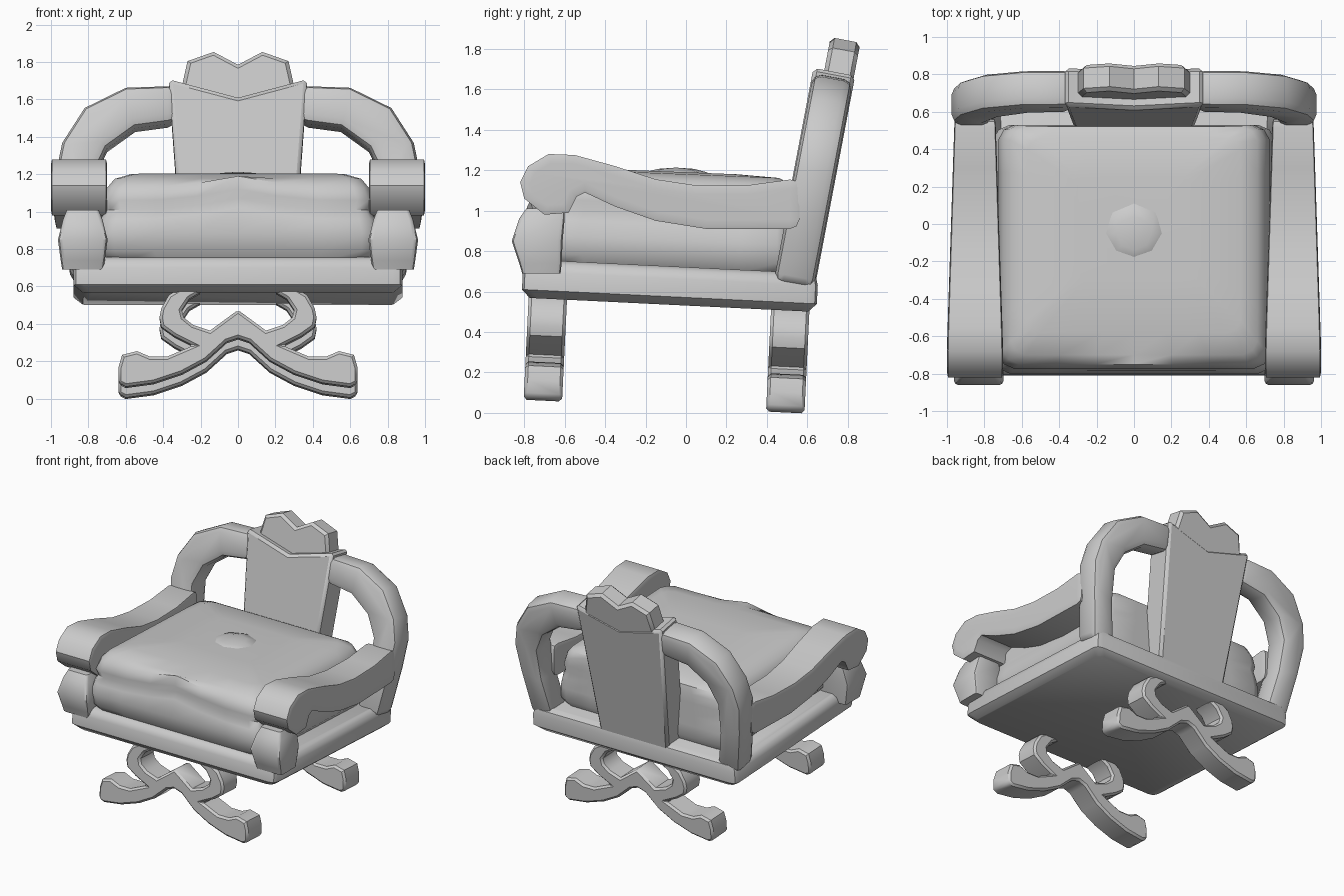
import bpy, bmesh, math
from mathutils import Matrix, Vector

if "Cube" in bpy.data.objects:
    bpy.data.objects.remove(bpy.data.objects["Cube"])

BACK = (Vector((0, 0.54, 0.70)), math.radians(-10.8))   # lean of the backrest
BASE = (Vector((0, 0, 0)), math.radians(-2.8))          # slope of base and legs


def finish(name, bm, tilt=None, mirror=False, angle=40):
    if tilt:
        pivot, a = tilt
        bmesh.ops.rotate(bm, verts=bm.verts, cent=pivot, matrix=Matrix.Rotation(a, 3, 'X'))
    bmesh.ops.recalc_face_normals(bm, faces=bm.faces)
    me = bpy.data.meshes.new(name)
    bm.to_mesh(me)
    bm.free()
    ob = bpy.data.objects.new(name, me)
    bpy.context.collection.objects.link(ob)
    bpy.ops.object.select_all(action='DESELECT')
    ob.select_set(True)
    bpy.context.view_layer.objects.active = ob
    bpy.ops.object.shade_smooth_by_angle(angle=math.radians(angle))
    if mirror:
        ob.modifiers.new("Mirror", 'MIRROR')
    return ob


def prism(pts, axis, a, b, bevel=0.0, segs=1):
    """Extrude an outline along x or y, then round its rim."""
    bm = bmesh.new()
    place = (lambda p, d: (d, p[0], p[1])) if axis == 'x' else (lambda p, d: (p[0], d, p[1]))
    f = bm.faces.new([bm.verts.new(place(p, a)) for p in pts])
    new = bmesh.ops.extrude_face_region(bm, geom=[f])["geom"]
    step = Vector(place((0, 0), b - a))
    bmesh.ops.translate(bm, verts=[g for g in new if isinstance(g, bmesh.types.BMVert)], vec=step)
    bmesh.ops.recalc_face_normals(bm, faces=bm.faces)
    if bevel:
        edges = [e for e in bm.edges if e.is_manifold and e.calc_face_angle() > 1.1]
        bmesh.ops.bevel(bm, geom=edges, offset=bevel, segments=segs, profile=0.5,
                        affect='EDGES', clamp_overlap=True)
    return bm


def loft(rings, ts, cx=0.0, corner=0.96):
    """Stack rounded rectangles given as (z, half width, y front, y back)."""
    plan = [(t, -1) for t in ts] + [(corner, -corner)]
    full = []
    for k in range(4):
        full += plan
        plan = [(-v, u) for u, v in plan]
    bm = bmesh.new()
    loops = []
    for z, hx, y0, y1 in rings:
        loops.append([bm.verts.new((cx + u * hx, (y0 + y1) / 2 + v * (y1 - y0) / 2, z))
                      for u, v in full])
    n = len(full)
    for lo, hi in zip(loops, loops[1:]):
        for i in range(n):
            bm.faces.new((lo[i], lo[(i + 1) % n], hi[(i + 1) % n], hi[i]))
    bm.faces.new(loops[0][::-1])
    bm.faces.new(loops[-1])
    return bm


def mirrored(half):
    """Complete a right-half outline that starts and ends on x = 0."""
    return half + [(-x, z) for x, z in reversed(half) if x > 0]


# Sloping seat base
bm = loft([(0.53, 0.83, -0.80, 0.58), (0.57, 0.88, -0.84, 0.62), (0.66, 0.88, -0.84, 0.62),
           (0.70, 0.865, -0.825, 0.61), (0.72, 0.83, -0.79, 0.58)], [-0.94, 0.94], corner=0.985)
finish("seat_base", bm, BASE)

# Crossed scroll legs
leg = mirrored([(0, .47), (.15, .36), (.24, .39), (.29, .43), (.30, .47), (.26, .53), (.19, .57),
                (.21, .61), (.27, .61), (.37, .55), (.41, .48), (.42, .43), (.41, .38), (.34, .33),
                (.24, .28), (.38, .22), (.47, .22), (.54, .25), (.62, .23), (.64, .16), (.64, .08),
                (.60, .06), (.45, .08), (.30, .13), (.17, .20), (.06, .30), (0, .32)])
leg = [(x, z - 0.034) for x, z in leg]
for name, y in (("front_legs", -0.71), ("back_legs", 0.49)):
    finish(name, prism(leg, 'y', y - 0.095, y + 0.095, 0.015), BASE)

# Cushion with a wavy crease across the front
bm = loft([(0.70, .70, -.74, .50), (0.76, .75, -.78, .53), (0.85, .755, -.80, .53),
           (0.93, .735, -.785, .53), (0.98, .71, -.76, .53), (1.03, .725, -.775, .53),
           (1.10, .70, -.75, .53), (1.15, .66, -.70, .52), (1.18, .57, -.58, .46),
           (1.19, .30, -.30, .25)], [-.88, -.6, -.3, 0, .3, .6, .88])
for v in bm.verts:
    x, y, z = v.co
    if y < -0.7 and 0.9 < z < 1.12:
        v.co.z += 0.06 * math.exp(-(x / 0.22) ** 2)
    v.co.z -= 0.04 * y
finish("seat_cushion", bm, angle=50)

# Cushion button
bm = bmesh.new()
bmesh.ops.create_uvsphere(bm, u_segments=8, v_segments=6, radius=1)
bmesh.ops.transform(bm, verts=bm.verts, matrix=Matrix.Translation((0, -0.05, 1.165))
                    @ Matrix.Diagonal((0.185, 0.18, 0.048, 1)))
finish("cushion_button", bm, angle=50)

# Back panel with a notched top, and the crest above it
panel = mirrored([(0, 1.61), (.37, 1.71), (.29, .60), (0, .60)])
finish("back_panel", prism(panel, 'y', 0.44, 0.65, 0.02), BACK)
crest = mirrored([(0, 1.80), (.13, 1.87), (.27, 1.82), (.305, 1.66), (.26, 1.60), (0, 1.55)])
finish("back_crest", prism(crest, 'y', 0.495, 0.645, 0.02), BACK)

# Curved back hoops either side of the panel
hoop = [(.33, 1.68), (.60, 1.67), (.82, 1.56), (.94, 1.37), (.975, 1.20), (.95, .98), (.89, .63),
        (.70, .63), (.76, .95), (.77, 1.19), (.70, 1.34), (.55, 1.45), (.33, 1.48)]
finish("back_hoops", prism(hoop, 'y', 0.445, 0.645, 0.045, 2), BACK, mirror=True)

# Armrests with a scrolled front end
arm = [(.56, 1.16), (.30, 1.125), (.05, 1.125), (-.15, 1.155), (-.35, 1.22), (-.55, 1.275),
       (-.68, 1.28), (-.78, 1.22), (-.82, 1.14), (-.80, 1.06), (-.70, .98), (-.58, .99),
       (-.54, 1.07), (-.50, 1.09), (-.35, 1.02), (-.15, .95), (.10, .91), (.56, .91)]
bm = prism(arm, 'x', -1, 1, 0.045, 2)
for v in bm.verts:
    t = min(max((0.55 - v.co.y) / 1.2, 0), 1)
    v.co.x = 0.85 + v.co.x * (0.11 + 0.04 * t)
finish("armrests", bm, mirror=True)

# Bulging posts under the arm scrolls
bm = loft([(0.69, .110, -.81, -.62), (0.74, .118, -.825, -.615), (0.85, .133, -.862, -.61),
           (0.96, .105, -.825, -.60), (1.01, .085, -.79, -.60)], [-.8, .8], cx=0.83, corner=0.94)
finish("arm_posts", bm, mirror=True)
